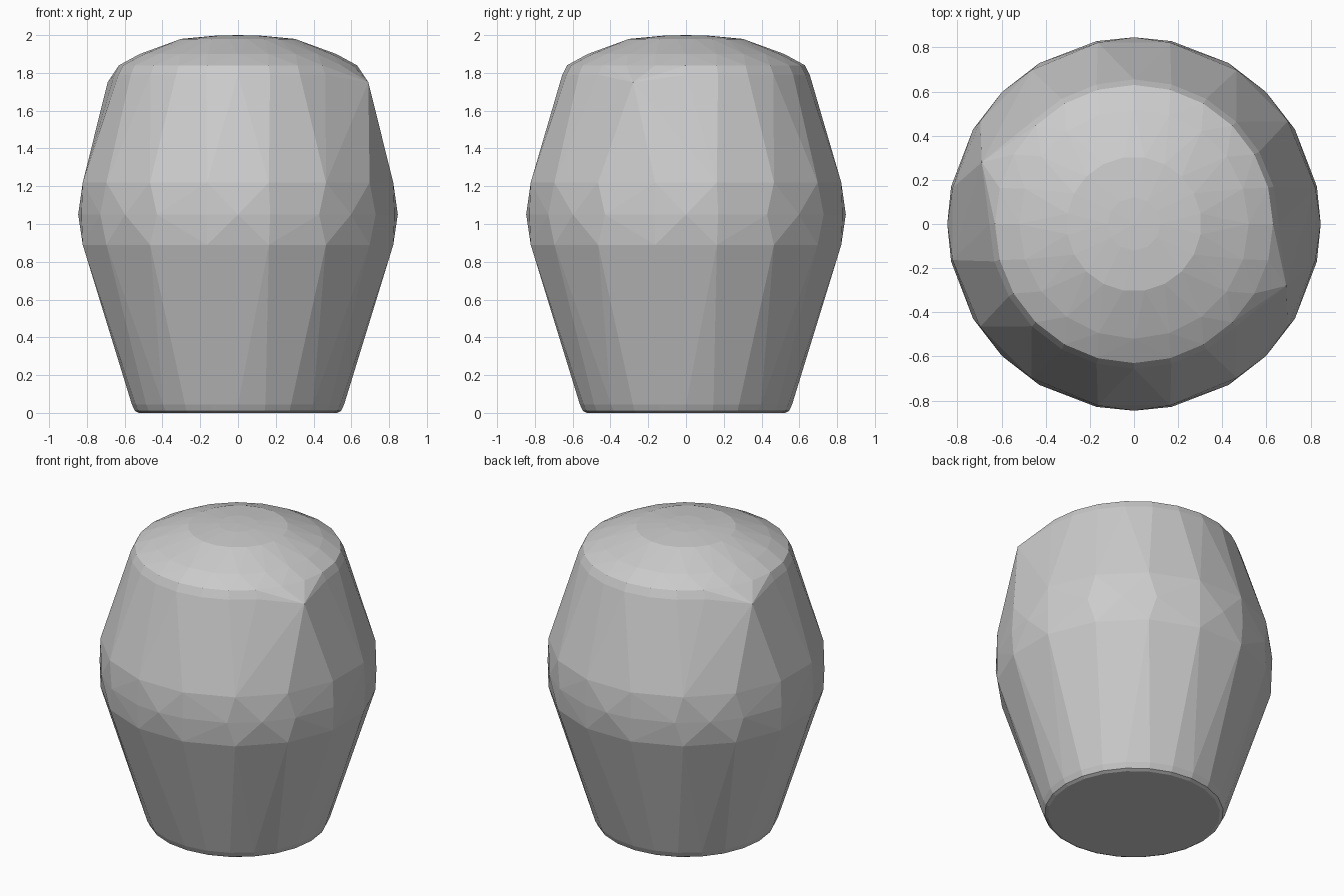
import bpy, bmesh
from math import cos, sin, radians

if "Cube" in bpy.data.objects:
    bpy.data.objects.remove(bpy.data.objects["Cube"])

bm = bmesh.new()


def ring(radius, z, angles):
    for a in angles:
        bm.verts.new((radius * cos(radians(a)), radius * sin(radians(a)), z))


def even(count, offset=0.0):
    return [offset + 360 * i / count for i in range(count)]


# Base and lower wall
ring(0.525, 0.0, even(24))
ring(0.545, 0.01, even(24))
ring(0.562, 0.045, even(24))
ring(0.838, 0.89, even(16, 11.25))

# Faceted waist band
quarter = (0, 11.6, 30.5, 45, 59.5, 78.4)
ring(0.846, 1.05, [q + 90 * k for k in range(4) for q in quarter])
ring(0.838, 1.22, even(16, 11.25))

# Shoulder and shallow domed top
ring(0.655, 1.79, even(24))
ring(0.63, 1.84, even(24))
ring(0.52, 1.90, even(20))
ring(0.305, 1.98, even(20, 9))
ring(0.12, 1.997, even(12))
bm.verts.new((0, 0, 2.0))

# Two opposite corner points on the shoulder
for s in (1, -1):
    bm.verts.new((0.69 * s, -0.28 * s, 1.75))

# Wrap the rings in a faceted convex skin
hull = bmesh.ops.convex_hull(bm, input=bm.verts)
loose = {v for v in hull["geom_interior"] if isinstance(v, bmesh.types.BMVert)}
bmesh.ops.delete(bm, geom=list(loose), context='VERTS')
bmesh.ops.dissolve_limit(bm, angle_limit=radians(1), verts=bm.verts, edges=bm.edges)
bmesh.ops.recalc_face_normals(bm, faces=bm.faces)

mesh = bpy.data.meshes.new("barrel_body")
bm.to_mesh(mesh)
bm.free()
body = bpy.data.objects.new("barrel_body", mesh)
bpy.context.collection.objects.link(body)
